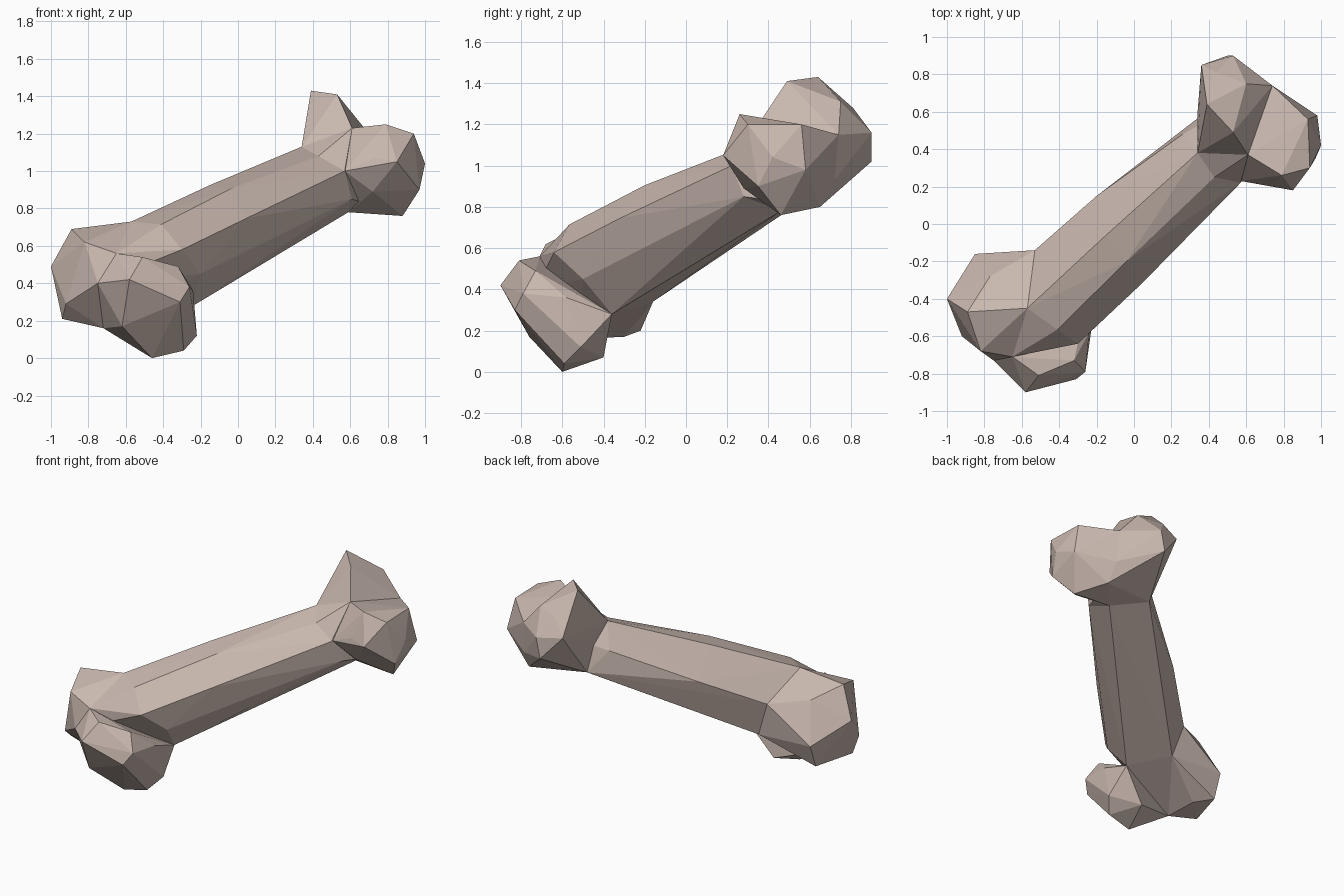
import bpy
import bmesh

cube = bpy.data.objects.get("Cube")
if cube:
    bpy.data.objects.remove(cube, do_unlink=True)


def flat_material(name, colour):
    material = bpy.data.materials.new(name)
    material.use_nodes = True
    material.diffuse_color = colour
    material.node_tree.nodes["Principled BSDF"].inputs["Base Color"].default_value = colour
    return material


def faceted_lump(name, corners, material):
    """A low-poly convex lump wrapped around its corner points."""
    bm = bmesh.new()
    for corner in corners:
        bm.verts.new(corner)
    hull = bmesh.ops.convex_hull(bm, input=bm.verts)
    loose = {v for v in hull["geom_interior"] + hull["geom_unused"]
             if isinstance(v, bmesh.types.BMVert)}
    bmesh.ops.delete(bm, geom=list(loose), context="VERTS")
    bmesh.ops.recalc_face_normals(bm, faces=bm.faces)
    mesh = bpy.data.meshes.new(name)
    bm.to_mesh(mesh)
    bm.free()
    mesh.materials.append(material)
    lump = bpy.data.objects.new(name, mesh)
    bpy.context.collection.objects.link(lump)
    return lump


def merge_into(body, lump):
    """Fuse a lump with the body so no hidden inner faces remain."""
    union = body.modifiers.new("union", "BOOLEAN")
    union.operation = "UNION"
    union.solver = "EXACT"
    union.object = lump
    bpy.context.view_layer.objects.active = body
    bpy.ops.object.modifier_apply(modifier=union.name)
    bpy.data.objects.remove(lump, do_unlink=True)


bone_colour = flat_material("pale bone", (0.58, 0.475, 0.425, 1.0))

# Corners shared by neighbouring knobs
low_crown = (-.57, -.45, .73)
low_valley = [(-.65, -.71, .56), (-.75, -.73, .40), (-.72, -.52, .16)]
high_crown = (.61, .37, 1.23)
high_saddle = [(.74, .74, 1.15), (.75, .72, .93), (.76, .65, .8)]

# Seven-sided shaft: each long edge runs from the low end to the high end
shaft_edges = [
    (low_crown, (-.15, -.06, .925), (.34, .38, 1.13)),
    ((-.41, -.565, .715), (-.04, -.2, .905), (.43, .25, 1.08)),
    ((-.30, -.64, .58), (.04, -.32, .745), (.57, .22, 1.0)),
    ((-.20, -.50, .45), (.61, .28, .85)),
    ((-.24, -.36, .28), (.59, .46, .78)),
    ((-.45, -.16, .34), (.36, .58, .84)),
    ((-.53, -.14, .58), (-.20, .15, .76), (.26, .48, .98)),
]
bone = faceted_lump("bone", [p for edge in shaft_edges for p in edge], bone_colour)

# Cores bridge the shaft to the dip between each pair of knobs
low_ring = [edge[0] for edge in shaft_edges]
high_ring = [edge[-1] for edge in shaft_edges]

lumps = {
    "low_core": low_ring + low_valley,
    "high_core": high_ring + high_saddle + [high_crown],
    "low_back_knob": low_valley + [
        low_crown, (-1, -.4, .49), (-.89, -.47, .69), (-.82, -.68, .62),
        (-.92, -.6, .29), (-.94, -.5, .21), (-.74, -.3, .17),
        (-.85, -.22, .2), (-.85, -.16, .36), (-.53, -.14, .58),
        (-.77, -.28, .62), (-.45, -.16, .34),
    ],
    "low_front_knob": low_valley + [
        (-.58, -.9, .42), (-.51, -.81, .54), (-.31, -.83, .30),
        (-.62, -.76, .17), (-.46, -.6, 0), (-.29, -.59, .04),
        (-.22, -.51, .12), (-.26, -.79, .38), (-.32, -.73, .49),
        (-.40, -.4, .07), (-.24, -.36, .28), (-.24, -.58, .36),
    ],
    "high_back_knob": high_saddle + [
        high_crown, (.39, .64, 1.43), (.53, .49, 1.41), (.60, .75, 1.31),
        (.44, .81, 1.28), (.53, .9, 1.16), (.50, .9, 1.02),
        (.36, .85, 1.18), (.34, .38, 1.13), (.36, .58, .84),
        (.34, .60, 1.05),
    ],
    "high_front_knob": high_saddle + [
        high_crown, (.79, .26, 1.25), (.94, .3, 1.20), (.93, .56, 1.2),
        (1, .42, 1.04), (.98, .58, .98), (.97, .35, .9),
        (.88, .46, .76), (.85, .18, 1.05), (.73, .21, 1.07),
        (.72, .28, .89), (.59, .46, .78), (.57, .23, 1.0),
    ],
}
for name, corners in lumps.items():
    merge_into(bone, faceted_lump(name, corners, bone_colour))

# Crisp facets, a single flat colour
bone.data.materials.clear()
bone.data.materials.append(bone_colour)
for face in bone.data.polygons:
    face.use_smooth = False
    face.material_index = 0
